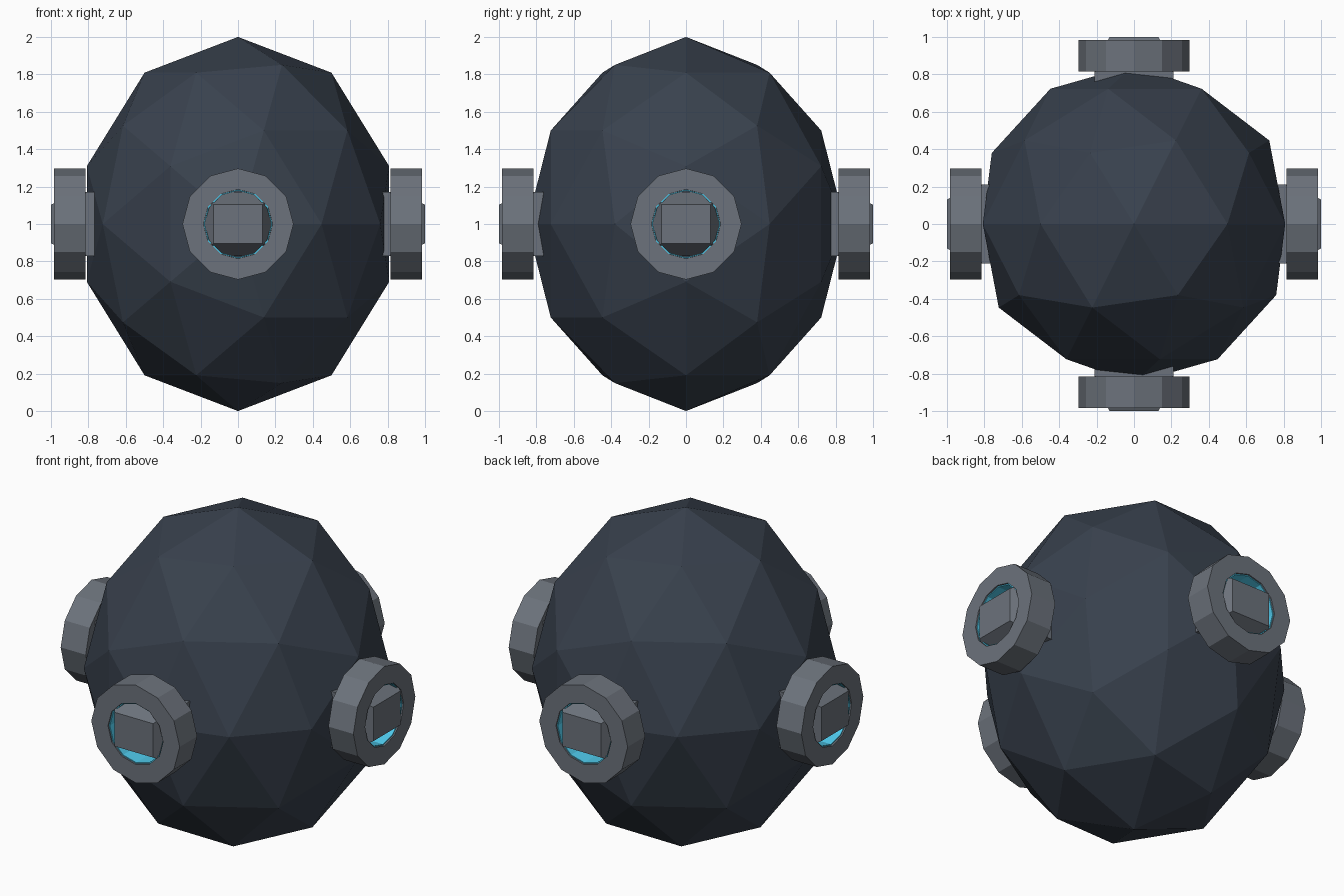
import bpy, bmesh, math
from mathutils import Vector, Matrix

if "Cube" in bpy.data.objects:
    bpy.data.objects.remove(bpy.data.objects["Cube"])


def material(name, rgb):
    m = bpy.data.materials.new(name)
    m.diffuse_color = (*rgb, 1)
    m.use_nodes = True
    m.node_tree.nodes["Principled BSDF"].inputs["Base Color"].default_value = m.diffuse_color
    return m


SHELL = material("dark_shell", (0.04, 0.053, 0.075))
METAL = material("grey_metal", (0.15, 0.17, 0.20))
GLOW = material("cyan_glow", (0.08, 0.6, 0.85))


def add_object(name, bm, mat, matrix=Matrix.Identity(4)):
    bmesh.ops.recalc_face_normals(bm, faces=bm.faces)
    bm.transform(matrix)
    me = bpy.data.meshes.new(name)
    bm.to_mesh(me)
    bm.free()
    me.materials.append(mat)
    ob = bpy.data.objects.new(name, me)
    bpy.context.collection.objects.link(ob)


# Faceted body: once-subdivided icosahedron standing on an edge midpoint
phi = (1 + math.sqrt(5)) / 2
corners = []
for a in (-1, 1):
    for b in (-phi, phi):
        corners += [Vector((0, a, b)), Vector((a, b, 0)), Vector((b, 0, a))]
points = [c.normalized() for c in corners]
for i, p in enumerate(corners):
    for q in corners[i + 1:]:
        if (p - q).length < 2.1:
            points.append((p + q).normalized())
bm = bmesh.new()
for p in points:
    bm.verts.new(p)
bmesh.ops.convex_hull(bm, input=bm.verts)
add_object("body", bm, SHELL,
           Matrix.Translation((0, 0, 1)) @ Matrix.Diagonal((0.85, 0.85, 1, 1))
           @ Matrix.Rotation(math.atan2(0.5, 0.809), 4, 'Z'))


def loft(rings, close_loop=False, caps=False):
    """Skin equal-length point rings with quads."""
    bm = bmesh.new()
    vs = [[bm.verts.new(p) for p in r] for r in rings]
    n = len(vs[0])
    pairs = list(zip(vs, vs[1:])) + ([(vs[-1], vs[0])] if close_loop else [])
    for r, s in pairs:
        for i in range(n):
            j = (i + 1) % n
            bm.faces.new((r[i], r[j], s[j], s[i]))
    if caps:
        bm.faces.new(vs[0])
        bm.faces.new(vs[-1])
    return bm


def circle(r, d, n=12):
    return [(r * math.cos(2 * math.pi * i / n), -d, r * math.sin(2 * math.pi * i / n))
            for i in range(n)]


def rect(hx, hz, d):
    return [(-hx, -d, -hz), (hx, -d, -hz), (hx, -d, hz), (-hx, -d, hz)]


# Four ports around the waist
for side, turn in (("front", 0), ("right", 90), ("back", 180), ("left", 270)):
    place = Matrix.Translation((0, 0, 1)) @ Matrix.Rotation(math.radians(turn), 4, 'Z')
    # Thick twelve-sided collar
    add_object(side + "_port_ring",
               loft([circle(0.297, 0.815), circle(0.297, 0.983),
                     circle(0.185, 0.983), circle(0.185, 0.815)], close_loop=True),
               METAL, place)
    # Glowing liner inside the collar
    add_object(side + "_port_glow",
               loft([circle(0.184, 0.82), circle(0.184, 0.975),
                     circle(0.178, 0.975), circle(0.178, 0.82)], close_loop=True),
               GLOW, place)
    # Chamfered block through the collar
    add_object(side + "_port_block",
               loft([rect(0.21, 0.17, 0.70), rect(0.21, 0.17, 0.87),
                     rect(0.13, 0.103, 1.0)], caps=True),
               METAL, place)
